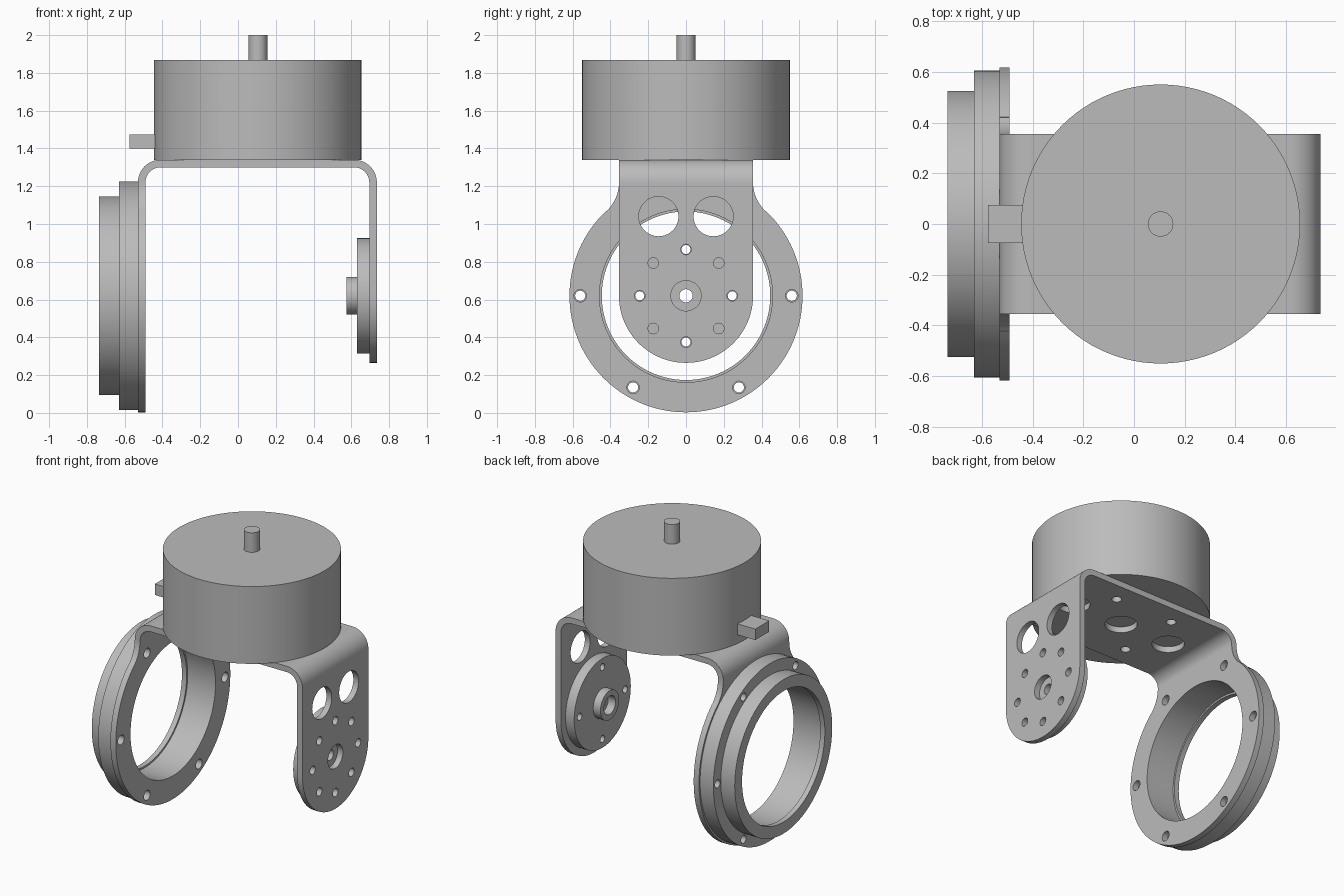
import bpy, bmesh
from math import cos, sin, pi, radians, atan2

if "Cube" in bpy.data.objects:
    bpy.data.objects.remove(bpy.data.objects["Cube"])

grey = bpy.data.materials.new("plain grey")
grey.use_nodes = True
COLOUR = (0.5, 0.5, 0.5, 1)
grey.diffuse_color = COLOUR
grey.node_tree.nodes["Principled BSDF"].inputs["Base Color"].default_value = COLOUR

# Rotation that turns the drawing plane so it is extruded along each axis
TURN = {"x": (pi / 2, 0, pi / 2), "y": (pi / 2, 0, 0), "z": (0, 0, 0)}


def arc(u, v, r, a0, a1, n=16):
    """Points on an arc, angles in degrees."""
    steps = [radians(a0 + (a1 - a0) * i / n) for i in range(n + 1)]
    return [(u + r * cos(a), v + r * sin(a)) for a in steps]


def circle(u, v, r, n=72):
    return arc(u, v, r, 0, 360, n)[:-1]


def hole_ring(u, v, dist, r, count, start=0):
    """Small holes evenly spaced on a bolt circle."""
    angles = [radians(start + 360 * i / count) for i in range(count)]
    return [circle(u + dist * cos(a), v + dist * sin(a), r, 24) for a in angles]


def extrude(name, axis, low, high, *loops):
    """Solid from an outline and its holes, extruded along an axis."""
    curve = bpy.data.curves.new(name, "CURVE")
    curve.dimensions = "2D"
    curve.fill_mode = "BOTH"
    curve.extrude = (high - low) / 2
    for loop in loops:
        spline = curve.splines.new("POLY")
        spline.points.add(len(loop) - 1)
        for point, (u, v) in zip(spline.points, loop):
            point.co = (u, v, 0, 1)
        spline.use_cyclic_u = True
    obj = bpy.data.objects.new(name, curve)
    bpy.context.collection.objects.link(obj)
    obj.rotation_euler = TURN[axis]
    setattr(obj.location, axis, (low + high) / 2)
    bpy.ops.object.select_all(action="DESELECT")
    obj.select_set(True)
    bpy.context.view_layer.objects.active = obj
    bpy.ops.object.convert(target="MESH")
    obj = bpy.context.object
    bm = bmesh.new()
    bm.from_mesh(obj.data)
    bmesh.ops.remove_doubles(bm, verts=bm.verts, dist=1e-5)
    bmesh.ops.recalc_face_normals(bm, faces=bm.faces)
    bm.to_mesh(obj.data)
    bm.free()
    obj.data.materials.clear()
    obj.data.materials.append(grey)
    bpy.ops.object.shade_smooth_by_angle(angle=radians(30))
    return obj


HALF = 0.355            # half the strip width
AXIS = 0.62             # height of the hinge axis
BEND = 1.22             # height where the legs start to bend
LEFT, RIGHT = -0.53, 0.735
THICK, R_BEND = 0.04, 0.12
MID = 0.105             # x of the motor axis

# Bracket top plate with its clearance holes
x0, x1 = LEFT + R_BEND, RIGHT - R_BEND
extrude("bracket_top", "z", BEND + R_BEND - THICK, BEND + R_BEND,
        [(x0, -HALF), (x1, -HALF), (x1, HALF), (x0, HALF)],
        *[circle(MID + d, 0, 0.1) for d in (-0.38, 0, 0.38)],
        *hole_ring(MID, 0, 0.31, 0.031, 4, 45))

# Rounded bends between the top plate and the legs
for name, x, start in (("bend_ring_side", x0, 90), ("bend_hub_side", x1, 0)):
    extrude(name, "y", -HALF, HALF,
            arc(x, BEND, R_BEND, start, start + 90)
            + arc(x, BEND, R_BEND - THICK, start + 90, start))

# Hub leg with a round end, two large windows and bolt holes
extrude("hub_leg", "x", RIGHT - THICK, RIGHT,
        [(HALF, BEND), (-HALF, BEND)] + arc(0, AXIS, HALF, 180, 360, 48),
        *[circle(s * 0.145, 1.04, 0.105) for s in (-1, 1)],
        circle(0, AXIS, 0.08),
        *hole_ring(0, AXIS, 0.245, 0.028, 8))

# Hub disc and hollow boss on the inner side of the leg
extrude("hub_disc", "x", 0.63, RIGHT - THICK, circle(0, AXIS, 0.305),
        circle(0, AXIS, 0.035, 32), *hole_ring(0, AXIS, 0.245, 0.024, 4))
extrude("hub_boss", "x", 0.575, 0.63, circle(0, AXIS, 0.1), circle(0, AXIS, 0.062))

# Ring leg: the strip flares into a large ring through concave fillets
R_RING, FILLET = 0.617, 0.207
touch = atan2(BEND - AXIS, HALF + FILLET) * 180 / pi
right_fillet = arc(HALF + FILLET, BEND, FILLET, 180 + touch, 180)
left_fillet = [(-u, v) for u, v in reversed(right_fillet)]
outline = arc(0, AXIS, R_RING, 180 - touch, 360 + touch, 80) + right_fillet + left_fillet
extrude("ring_leg", "x", LEFT, LEFT + THICK, outline, circle(0, AXIS, 0.458, 96),
        *hole_ring(0, AXIS, 0.56, 0.033, 6))

# Stepped bearing housing behind the ring leg, with a lip at its outer end
extrude("housing_flange", "x", -0.63, LEFT, circle(0, AXIS, 0.605, 96),
        circle(0, AXIS, 0.458, 96), *hole_ring(0, AXIS, 0.56, 0.027, 6))
extrude("housing_barrel", "x", -0.70, -0.63, circle(0, AXIS, 0.525, 96),
        circle(0, AXIS, 0.458, 96))
extrude("housing_lip", "x", -0.735, -0.70, circle(0, AXIS, 0.525, 96),
        circle(0, AXIS, 0.446, 96))

# Motor body, shaft and cable connector
extrude("motor_body", "z", 1.34, 1.867, circle(MID, 0, 0.55, 96))
extrude("motor_shaft", "z", 1.867, 2.0, circle(MID, 0, 0.05, 32))
extrude("motor_connector", "z", 1.40, 1.475,
        [(-0.575, -0.075), (-0.40, -0.075), (-0.40, 0.075), (-0.575, 0.075)])
